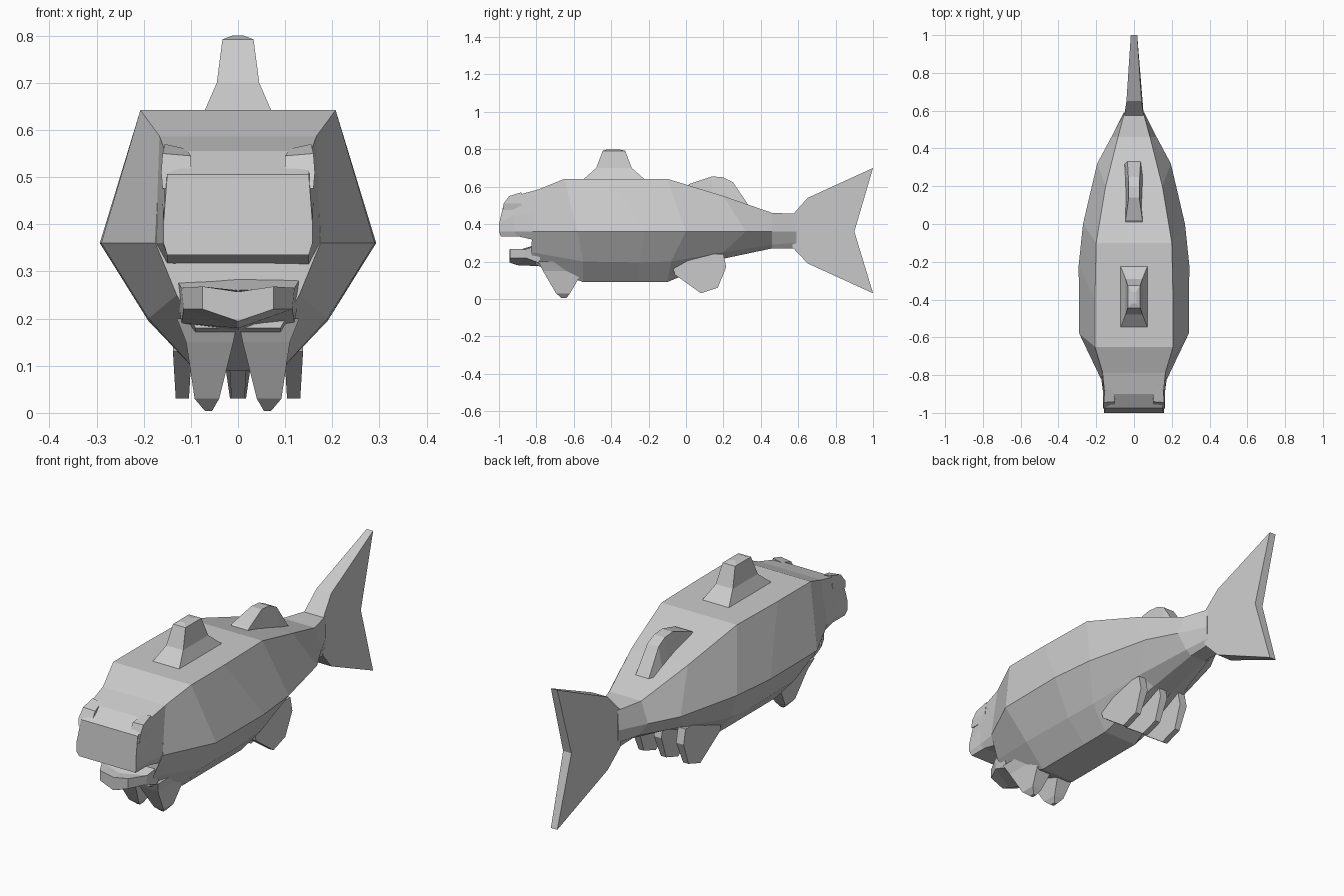
import bpy, bmesh


def loft(name, rings):
    """Join rings of equal point count into one closed flat-shaded solid."""
    bm = bmesh.new()
    loops = [[bm.verts.new(p) for p in ring] for ring in rings]
    n = len(loops[0])
    for a, b in zip(loops, loops[1:]):
        for i in range(n):
            j = (i + 1) % n
            bm.faces.new((a[i], a[j], b[j], b[i]))
    bm.faces.new(loops[0])
    bm.faces.new(loops[-1])
    bmesh.ops.recalc_face_normals(bm, faces=bm.faces)
    mesh = bpy.data.meshes.new(name)
    bm.to_mesh(mesh)
    bm.free()
    obj = bpy.data.objects.new(name, mesh)
    bpy.context.collection.objects.link(obj)
    return obj


def symmetric(half):
    """Complete a ring from its right half of (x, y, z) points."""
    return half + [(-x, y, z) for x, y, z in reversed(half)]


def box_ring(x0, x1, y0, y1, z):
    return [(x0, y0, z), (x1, y0, z), (x1, y1, z), (x0, y1, z)]


def mirror_x(obj):
    mod = obj.modifiers.new("mirror", 'MIRROR')
    mod.use_axis[0] = True
    mod.use_mirror_merge = False


# Body: half sections running top, widest line, lower crease, keel
loft("body", [symmetric(h) for h in [
    [(.165, -.79, .585), (.175, -.82, .36), (.13, -.83, .25), (.09, -.80, .18)],
    [(.207, -.65, .642), (.29, -.58, .36), (.19, -.55, .20), (.09, -.55, .09)],
    [(.207, -.40, .642), (.293, -.22, .36), (.19, -.25, .195), (.09, -.25, .09)],
    [(.20, -.10, .642), (.27, 0, .36), (.18, -.08, .20), (.09, -.10, .09)],
    [(.15, .20, .55), (.195, .32, .36), (.13, .20, .25), (.05, .20, .215)],
    [(.085, .46, .46), (.12, .46, .36), (.07, .46, .29), (.04, .46, .27)],
    [(.05, .59, .455), (.055, .59, .36), (.05, .59, .30), (.045, .59, .27)],
]])

# Upper head and snout
loft("upper_head", [symmetric(h) for h in [
    [(.15, -.975, .505), (.158, -1, .40), (.158, -1, .36), (.15, -.99, .335)],
    [(.155, -.90, .555), (.16, -.92, .45), (.16, -.92, .36), (.15, -.90, .335)],
    [(.167, -.78, .588), (.172, -.79, .47), (.177, -.79, .36), (.15, -.79, .31)],
]])

# Eyes on the brow corners
mirror_x(loft("eye", [
    [(.10, -.975, .485), (.16, -.98, .475), (.163, -.975, .51), (.16, -.945, .55), (.10, -.94, .545)],
    [(.10, -.88, .485), (.155, -.88, .475), (.163, -.88, .51), (.155, -.88, .57), (.11, -.88, .56)],
]))

# Lower jaw with a dipped front lip
loft("lower_jaw", [symmetric(h) for h in [
    [(.002, -.945, .257), (.075, -.94, .268), (.075, -.94, .22), (.002, -.945, .195)],
    [(.002, -.90, .26), (.12, -.86, .265), (.115, -.86, .22), (.002, -.90, .18)],
    [(.002, -.80, .29), (.135, -.78, .29), (.12, -.78, .19), (.002, -.78, .175)],
]])

# Tail fin
profile = [(.57, .45, .052), (.65, .54, .04), (1, .70, .017), (.90, .36, .022),
           (1, .03, .017), (.65, .19, .04), (.57, .275, .052)]
loft("tail_fin", [[(s * t, y, z) for y, z, t in profile] for s in (-1, 1)])

# Front dorsal fin
loft("front_dorsal_fin", [
    box_ring(-.072, .072, -.55, -.22, .638),
    box_ring(-.045, .045, -.48, -.29, .70),
    box_ring(-.033, .033, -.445, -.325, .792),
    box_ring(-.012, .012, -.42, -.36, .80),
])

# Rear dorsal fin
ridge = [(.0, .60, .045), (.02, .615, .045), (.14, .655, .028), (.20, .65, .028),
         (.25, .625, .03), (.335, .50, .035)]
loft("rear_dorsal_fin", [
    [(-.055, y, .48), (.055, y, .48), (t, y, z), (-t, y, z)] for y, z, t in ridge])

# Pectoral fins
mirror_x(loft("pectoral_fin", [
    box_ring(.0, .13, -.79, -.54, .20),
    box_ring(.01, .11, -.765, -.55, .15),
    box_ring(.04, .092, -.695, -.62, .03),
    box_ring(.055, .07, -.665, -.64, .004),
]))

# Pelvic pair and the central anal fin share one leaf shape
leaf = [(-.08, .20), (-.06, .13), (.08, .03), (.17, .06), (.215, .17), (.20, .24), (.05, .24)]
for name, cx in (("pelvic_fin", .118), ("anal_fin", 0)):
    fin = loft(name, [[(cx + s * (.014 if z < .1 else .02), y, z) for y, z in leaf]
                      for s in (-1, 1)])
    if cx:
        mirror_x(fin)
